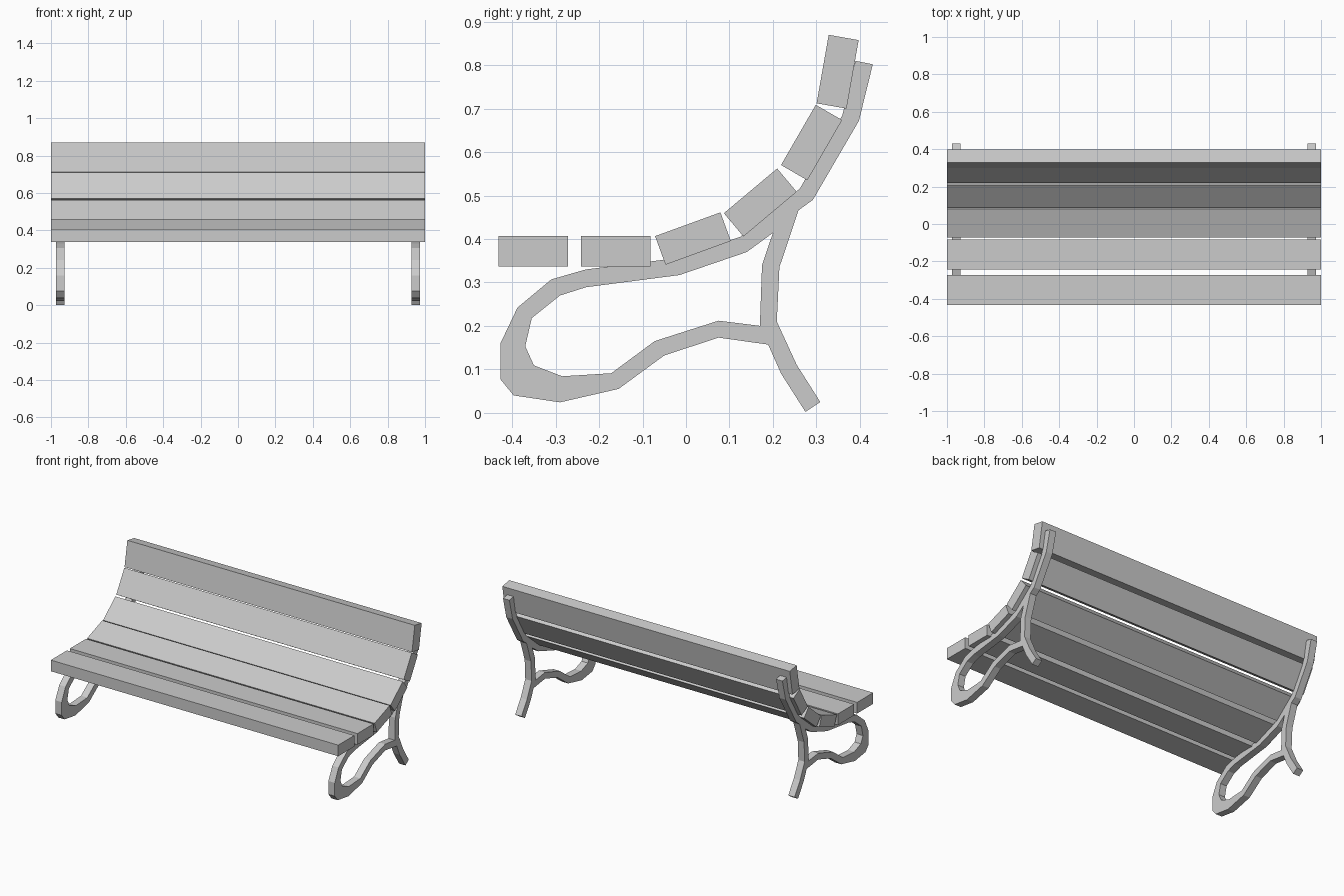
import bpy
from math import radians
from mathutils import Matrix

cube = bpy.data.objects.get("Cube")
if cube:
    bpy.data.objects.remove(cube, do_unlink=True)

grey = bpy.data.materials.new("plain_grey")
grey.use_nodes = True
grey.diffuse_color = (0.6, 0.6, 0.6, 1)
grey.node_tree.nodes["Principled BSDF"].inputs["Base Color"].default_value = grey.diffuse_color


def add_slat(name, y, z, angle):
    """One full-width plank, tilted about the x axis."""
    bpy.ops.mesh.primitive_cube_add(size=1)
    slat = bpy.context.object
    slat.name = name
    slat.data.transform(Matrix.Diagonal((2, .16, .07, 1)))
    slat.location = (0, y, z)
    slat.rotation_euler.x = radians(angle)
    slat.data.materials.append(grey)


def frame_mesh(loops, thickness):
    """Fill closed side-view loops (y, z), inner ones being holes, and thicken along x."""
    curve = bpy.data.curves.new("frame_profile", "CURVE")
    curve.dimensions = "2D"
    curve.fill_mode = "BOTH"
    curve.extrude = thickness / 2
    for loop in loops:
        spline = curve.splines.new("POLY")
        spline.points.add(len(loop) - 1)
        for point, (y, z) in zip(spline.points, loop):
            point.co = (y, z, 0, 1)
        spline.use_cyclic_u = True
    helper = bpy.data.objects.new("frame_profile", curve)
    bpy.context.collection.objects.link(helper)
    graph = bpy.context.evaluated_depsgraph_get()
    mesh = bpy.data.meshes.new_from_object(helper.evaluated_get(graph))
    bpy.data.objects.remove(helper, do_unlink=True)
    # profile axes become y and z, thickness becomes x
    mesh.transform(Matrix(((0, 0, 1, 0), (1, 0, 0, 0), (0, 1, 0, 0), (0, 0, 0, 1))))
    for face in mesh.polygons:
        face.use_smooth = False
    mesh.materials.clear()
    mesh.materials.append(grey)
    return mesh


# Seat and back planks
add_slat("seat_slat_front", -.352, .372, 0)
add_slat("seat_slat_middle", -.162, .372, 0)
add_slat("seat_slat_rear", .016, .401, 20)
add_slat("back_slat_lower", .171, .484, 40)
add_slat("back_slat_middle", .289, .622, 60)
add_slat("back_slat_top", .349, .785, 80)

# Curved iron side frames: outer contour and the opening under the seat
outer = [
    (.43, .802), (.398, .672), (.292, .49), (.259, .466), (.215, .335),
    (.209, .21), (.255, .11), (.309, .025), (.275, .002), (.219, .09),
    (.189, .157), (.075, .173), (-.05, .132), (-.155, .055), (-.29, .024),
    (-.397, .04), (-.427, .077), (-.427, .16), (-.388, .242), (-.31, .307),
    (-.23, .33), (-.02, .356), (.125, .405), (.262, .516), (.36, .685), (.39, .81),
]
opening = [
    (.2, .414), (.14, .37), (-.015, .317), (-.23, .289), (-.29, .27),
    (-.355, .218), (-.37, .153), (-.35, .109), (-.285, .084), (-.172, .091),
    (-.072, .165), (.075, .212), (.17, .2), (.175, .34),
]
side = frame_mesh([outer, opening], .044)
for name, x in (("left_frame", .95), ("right_frame", -.95)):
    frame = bpy.data.objects.new(name, side)
    frame.location.x = x
    bpy.context.collection.objects.link(frame)
